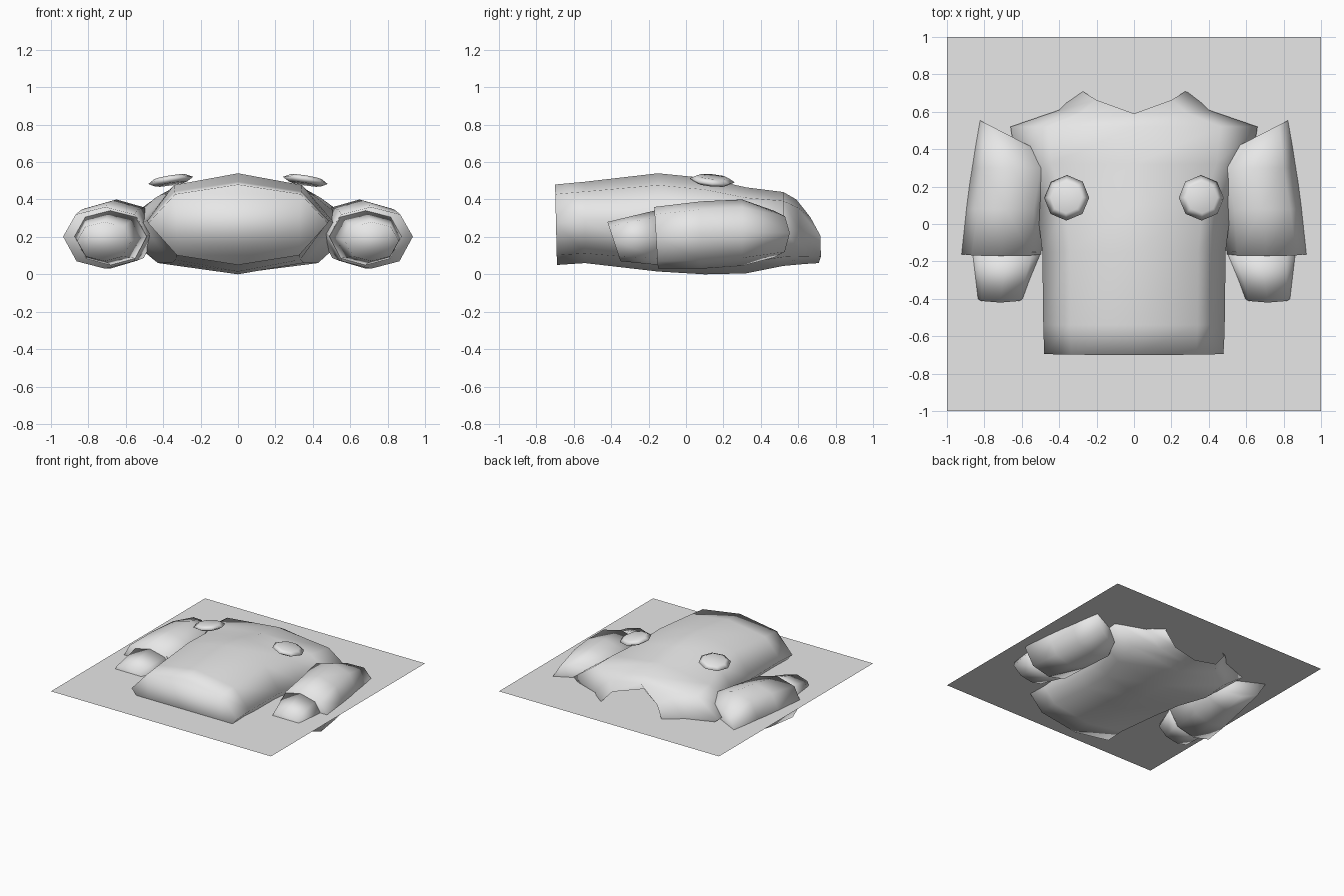
import bpy, bmesh, math

if "Cube" in bpy.data.objects:
    bpy.data.objects.remove(bpy.data.objects["Cube"])

grey = bpy.data.materials.new("light_grey")
grey.diffuse_color = (0.8, 0.8, 0.8, 1)
grey.use_nodes = True
grey.node_tree.nodes["Principled BSDF"].inputs["Base Color"].default_value = grey.diffuse_color

# Half cross-section: (x factor, height factor), mirrored into a closed ring
HALF = [(0, 1), (0.7, 0.88), (1, 0.52), (0.68, 0.12), (0, 0)]
RING = HALF + [(-x, z) for x, z in reversed(HALF[1:-1])]


def finish(name, bm, angle=120):
    bmesh.ops.recalc_face_normals(bm, faces=bm.faces)
    me = bpy.data.meshes.new(name)
    bm.to_mesh(me)
    bm.free()
    me.materials.append(grey)
    ob = bpy.data.objects.new(name, me)
    bpy.context.collection.objects.link(ob)
    bpy.ops.object.select_all(action='DESELECT')
    ob.select_set(True)
    bpy.context.view_layer.objects.active = ob
    bpy.ops.object.shade_smooth_by_angle(angle=math.radians(angle))
    return ob


def loft(name, stations, side=1, cap_last=True, shift_last=None):
    """Stations: (y, centre x, half width, z low, z high, y lean of the top)."""
    bm = bmesh.new()
    rings = []
    for k, (y, cx, hw, lo, hi, lean) in enumerate(stations):
        ring = []
        for fx, fz in RING:
            yy = y + lean * fz
            if shift_last and k == len(stations) - 1:
                yy += shift_last(fx, fz)
            ring.append(bm.verts.new((side * (cx + hw * fx), yy, lo + (hi - lo) * fz)))
        rings.append(ring)
    n = len(RING)
    for a, b in zip(rings, rings[1:]):
        for i in range(n):
            j = (i + 1) % n
            bm.faces.new((a[i], a[j], b[j], b[i]))
    bm.faces.new(rings[0])
    if cap_last:
        bm.faces.new(rings[-1])
    return finish(name, bm)


# Torso: closed at the hem, open at the scooped neck
loft("torso", [
    (-0.69, 0, 0.48, 0.05, 0.48, -0.01),
    (-0.54, 0, 0.485, 0.06, 0.495, 0),
    (-0.15, 0, 0.49, 0.015, 0.54, 0),
    (0.10, 0, 0.52, 0.0, 0.515, 0),
    (0.32, 0, 0.63, 0.005, 0.465, 0),
    (0.52, 0, 0.66, 0.045, 0.44, 0),
    (0.63, 0, 0.40, 0.055, 0.40, -0.04),
    (0.74, 0, 0.29, 0.06, 0.34, -0.04),
], cap_last=False,
    shift_last=lambda fx, fz: -(1 - abs(fx)) * (0.03 + 0.12 * fz))

for side, label in ((1, "right"), (-1, "left")):
    # Sleeve running into the shoulder, with a pointed outer top corner
    loft("sleeve_" + label, [
        (-0.15, 0.71, 0.225, 0.03, 0.36, -0.02),
        (0.08, 0.685, 0.215, 0.03, 0.39, 0),
        (0.30, 0.65, 0.215, 0.045, 0.40, 0),
        (0.47, 0.66, 0.165, 0.09, 0.34, 0),
    ], side, shift_last=lambda fx, fz: 0.085 * fx)
    # Arm stub coming out of the sleeve
    loft("arm_stub_" + label, [
        (-0.35, 0.715, 0.145, 0.07, 0.28, -0.07),
        (-0.15, 0.68, 0.195, 0.05, 0.345, 0),
    ], side)
    # Eight-sided chest disc, tilted with the chest
    bm = bmesh.new()
    for sign in (1, -1):
        part = bmesh.ops.create_cone(bm, cap_ends=False, segments=8, radius1=0.122,
                                     radius2=0.085, depth=0.02)["verts"]
        for v in part:
            v.co.z = sign * (v.co.z + 0.01)
        top = [v for v in part if abs(v.co.z) > 0.01]
        bm.faces.new(sorted(top, key=lambda v: math.atan2(v.co.y, v.co.x)))
    bmesh.ops.remove_doubles(bm, verts=bm.verts, dist=0.005)
    disc = finish("chest_disc_" + label, bm)
    disc.location = (side * 0.36, 0.14, 0.502)
    disc.rotation_euler = (math.radians(-5), side * math.radians(9), 0)

# Flat square sheet cutting through the body
bm = bmesh.new()
bmesh.ops.create_grid(bm, x_segments=1, y_segments=1, size=1)
sheet = finish("sheet", bm)
sheet.location.z = 0.225
